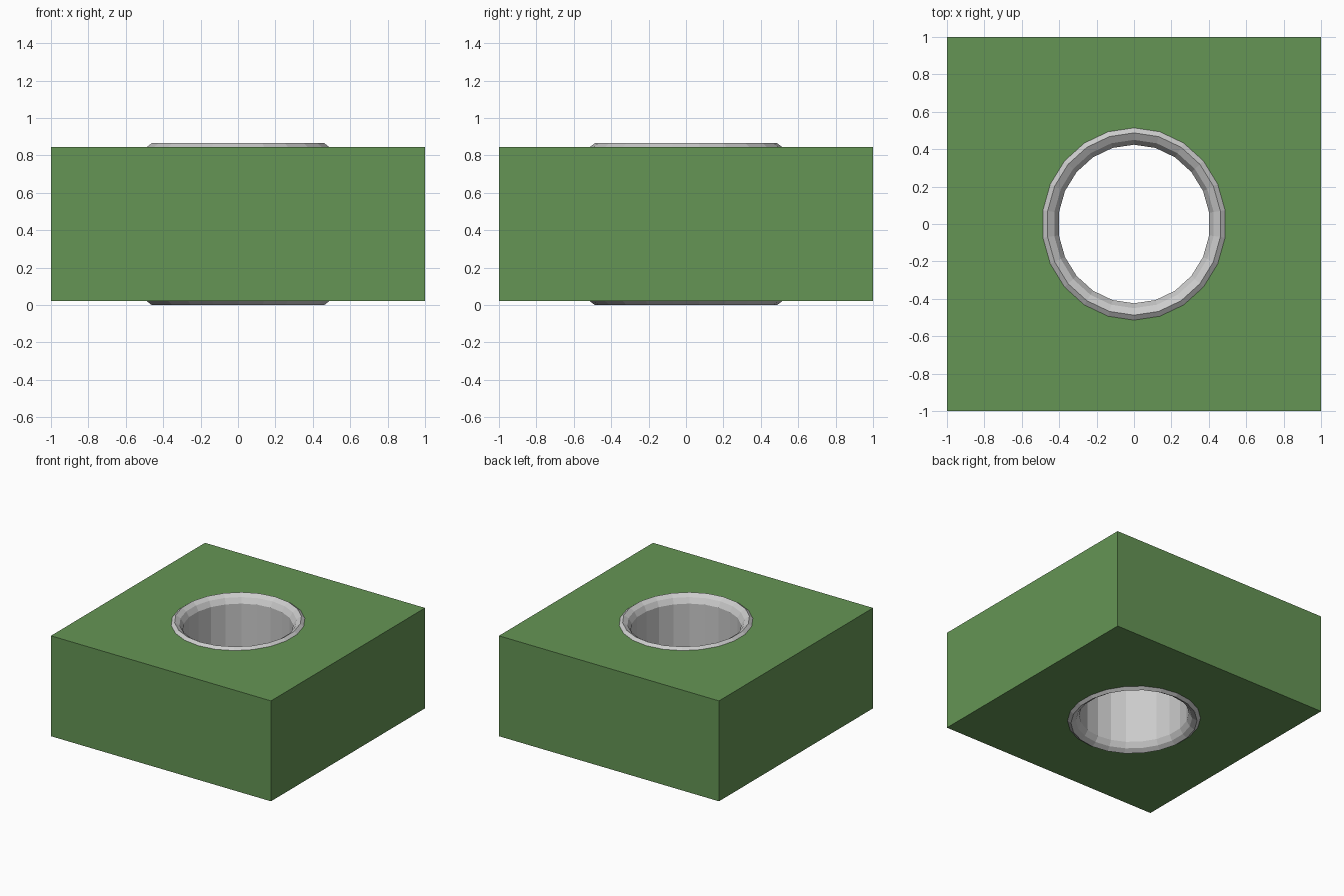
import bpy, bmesh
from math import sin, cos, pi

if "Cube" in bpy.data.objects:
    bpy.data.objects.remove(bpy.data.objects["Cube"])

SIDES = 22
RX, RY = 0.492, 0.514      # outer radii of the rim, slightly oval
Z0, Z1 = 0.02, 0.845       # board underside and top
H = 0.865                  # full sleeve height


def material(name, color):
    m = bpy.data.materials.new(name)
    m.diffuse_color = color
    m.use_nodes = True
    m.node_tree.nodes["Principled BSDF"].inputs["Base Color"].default_value = m.diffuse_color
    return m


def ring(bm, f, z):
    return [bm.verts.new((RX * f * sin(2 * pi * i / SIDES),
                          RY * f * cos(2 * pi * i / SIDES), z))
            for i in range(SIDES)]


def bridge(bm, a, b):
    for i in range(SIDES):
        j = (i + 1) % SIDES
        bm.faces.new((a[i], a[j], b[j], b[i]))


def finish(bm, name, mat=None):
    bmesh.ops.recalc_face_normals(bm, faces=bm.faces)
    me = bpy.data.meshes.new(name)
    bm.to_mesh(me)
    bm.free()
    ob = bpy.data.objects.new(name, me)
    bpy.context.collection.objects.link(ob)
    if mat:
        me.materials.append(mat)
    return ob


# Board: square outline with an oval hole, filled top and bottom
bm = bmesh.new()
holes, squares = [], []
for z in (Z0, Z1):
    hole = ring(bm, 0.985, z)
    square = [bm.verts.new((x, y, z)) for x, y in ((-1, -1), (1, -1), (1, 1), (-1, 1))]
    edges = [bm.edges.new((loop[i - 1], loop[i]))
             for loop in (hole, square) for i in range(len(loop))]
    bmesh.ops.triangle_fill(bm, edges=edges, use_beauty=True)
    holes.append(hole)
    squares.append(square)
bridge(bm, *holes)
for i in range(4):
    bm.faces.new((squares[0][i - 1], squares[0][i], squares[1][i], squares[1][i - 1]))
bmesh.ops.dissolve_limit(bm, angle_limit=0.01, verts=bm.verts, edges=bm.edges)
finish(bm, "board", material("green", (0.13, 0.30, 0.09, 1)))

# Plated sleeve: closed section (radius factor, z) with a lip at both ends
half = [(1.0, Z1), (0.948, H), (0.875, 0.842), (0.825, 0.80)]
section = half + [(f, H - z) for f, z in reversed(half)]
bm = bmesh.new()
rings = [ring(bm, f, z) for f, z in section]
for k in range(len(rings)):
    bridge(bm, rings[k - 1], rings[k])
finish(bm, "plated_sleeve")
